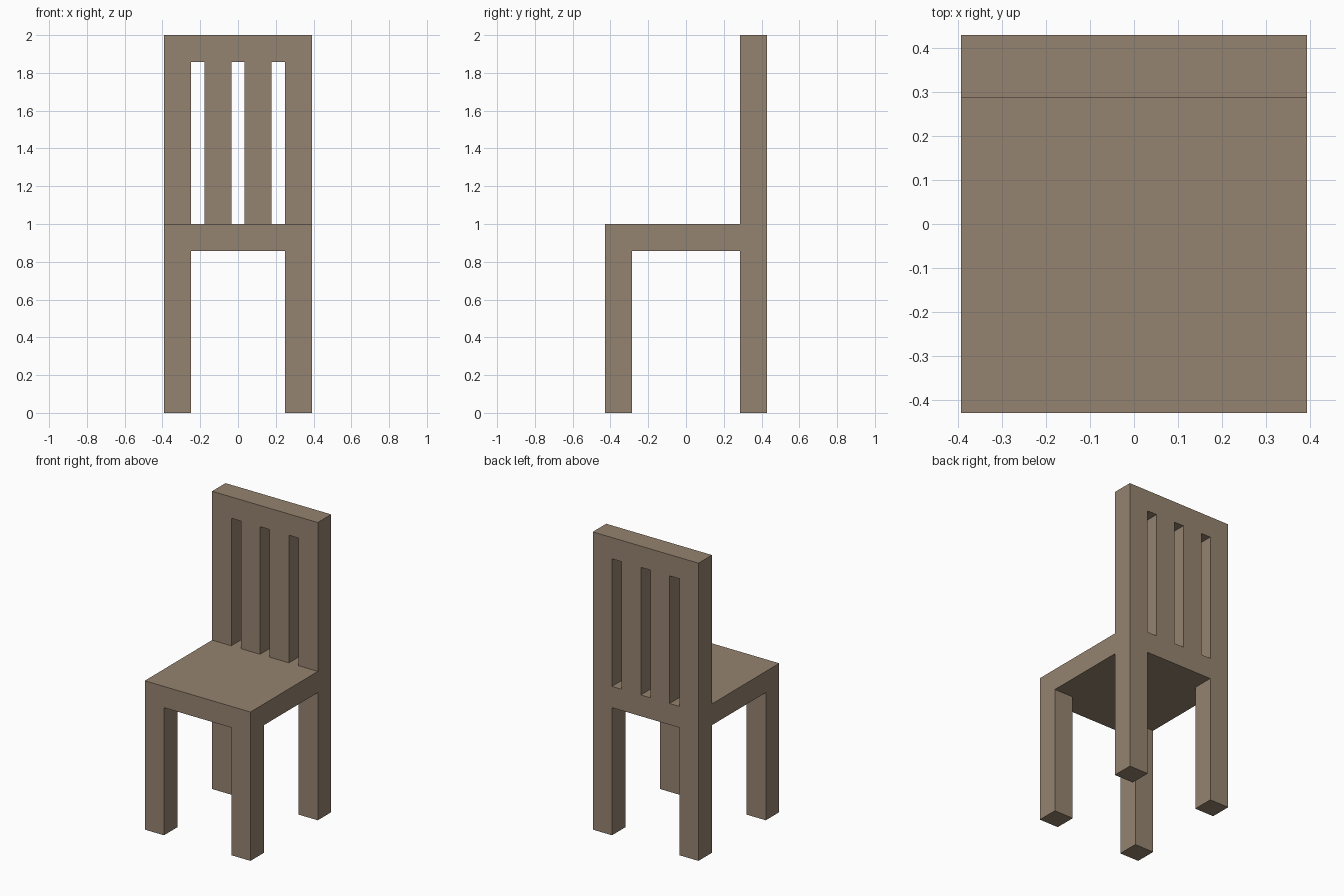
import bpy
import bmesh
from mathutils import Vector

if "Cube" in bpy.data.objects:
    bpy.data.objects.remove(bpy.data.objects["Cube"])

U = 1 / 7                 # timber thickness
HX, HY = 2.75 * U, 3 * U  # half width and half depth

wood = bpy.data.materials.new("wood")
wood.diffuse_color = (0.30, 0.23, 0.16, 1)
wood.use_nodes = True
wood.node_tree.nodes["Principled BSDF"].inputs["Base Color"].default_value = wood.diffuse_color


def box(name, x, y, z):
    """Box spanning the (min, max) ranges x, y and z."""
    lo, hi = (Vector(c) for c in zip(x, y, z))
    bm = bmesh.new()
    bmesh.ops.create_cube(bm, size=1)
    bmesh.ops.scale(bm, vec=hi - lo, verts=bm.verts)
    mesh = bpy.data.meshes.new(name)
    bm.to_mesh(mesh)
    bm.free()
    mesh.materials.append(wood)
    obj = bpy.data.objects.new(name, mesh)
    obj.location = (lo + hi) / 2
    bpy.context.collection.objects.link(obj)


back = (HY - U, HY)
front = (-HY, -HY + U)
inner = (-HX + U, HX - U)

# Seat slab, and the rails between the back posts
box("seat", (-HX, HX), (-HY, HY - U), (1 - U, 1))
box("seat_back_rail", inner, back, (1 - U, 1))
box("top_rail", inner, back, (2 - U, 2))

# Legs, posts and slats on both sides
for side, s in (("left", -1), ("right", 1)):
    outer = sorted((s * (HX - U), s * HX))
    slat = sorted((s * U / 4, s * U * 1.25))
    box(f"front_leg_{side}", outer, front, (0, 1 - U))
    box(f"back_post_{side}", outer, back, (0, 2))
    box(f"back_slat_{side}", slat, back, (1, 2 - U))
